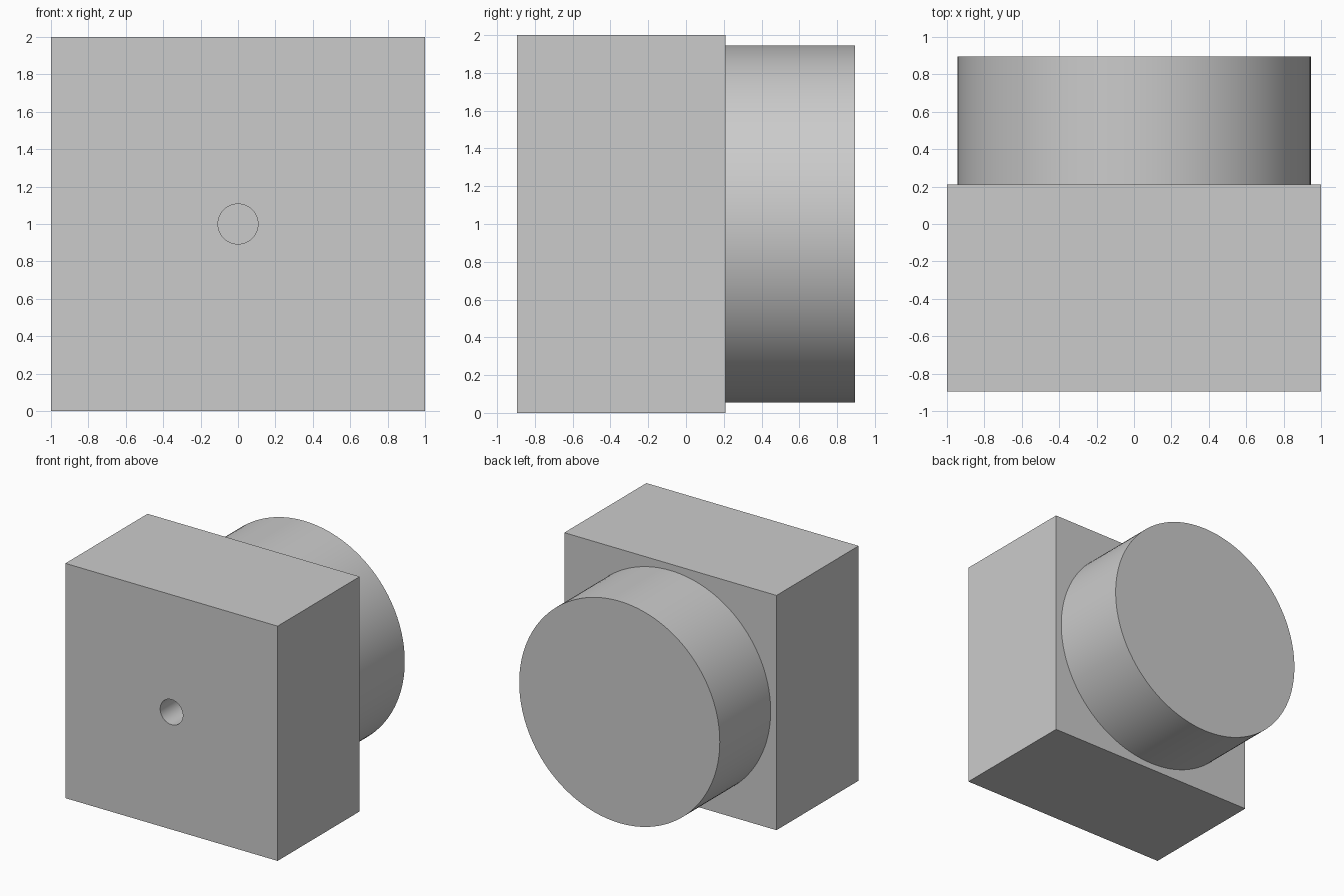
import bpy
import math

cube = bpy.data.objects.get("Cube")
if cube:
    bpy.data.objects.remove(cube, do_unlink=True)

FRONT, JOINT, BACK = -0.895, 0.21, 0.895
MID_Z = 1.0

grey = bpy.data.materials.new("plain grey")
grey.use_nodes = True
colour = (0.6, 0.6, 0.6, 1)
grey.diffuse_color = colour
grey.node_tree.nodes["Principled BSDF"].inputs["Base Color"].default_value = colour


def finish(name):
    obj = bpy.context.object
    obj.name = name
    obj.data.materials.append(grey)
    return obj


def cylinder_along_y(name, radius, y0, y1, sides):
    bpy.ops.mesh.primitive_cylinder_add(
        vertices=sides, radius=radius, depth=y1 - y0,
        location=(0, (y0 + y1) / 2, MID_Z), rotation=(math.pi / 2, 0, 0))
    return finish(name)


# Square front block
bpy.ops.mesh.primitive_cube_add(size=1, location=(0, (FRONT + JOINT) / 2, MID_Z))
block = finish("front_block")
block.scale = (2, JOINT - FRONT, 2)
bpy.ops.object.transform_apply(location=False, rotation=False, scale=True)

# Bore through the block, closed at the back by the drum
cutter = cylinder_along_y("bore_cutter", 0.107, FRONT - 0.1, JOINT + 0.1, 64)
cutter.hide_render = True
bpy.ops.object.select_all(action="DESELECT")
block.select_set(True)
bpy.context.view_layer.objects.active = block
bore = block.modifiers.new("bore", "BOOLEAN")
bore.operation = "DIFFERENCE"
bore.solver = "EXACT"
bore.object = cutter
bpy.ops.object.modifier_apply(modifier=bore.name)
bpy.data.objects.remove(cutter, do_unlink=True)
bpy.ops.object.shade_smooth_by_angle(angle=math.radians(30))

# Round drum on the back
drum = cylinder_along_y("rear_drum", 0.945, JOINT, BACK, 128)
bpy.ops.object.shade_smooth_by_angle(angle=math.radians(30))
